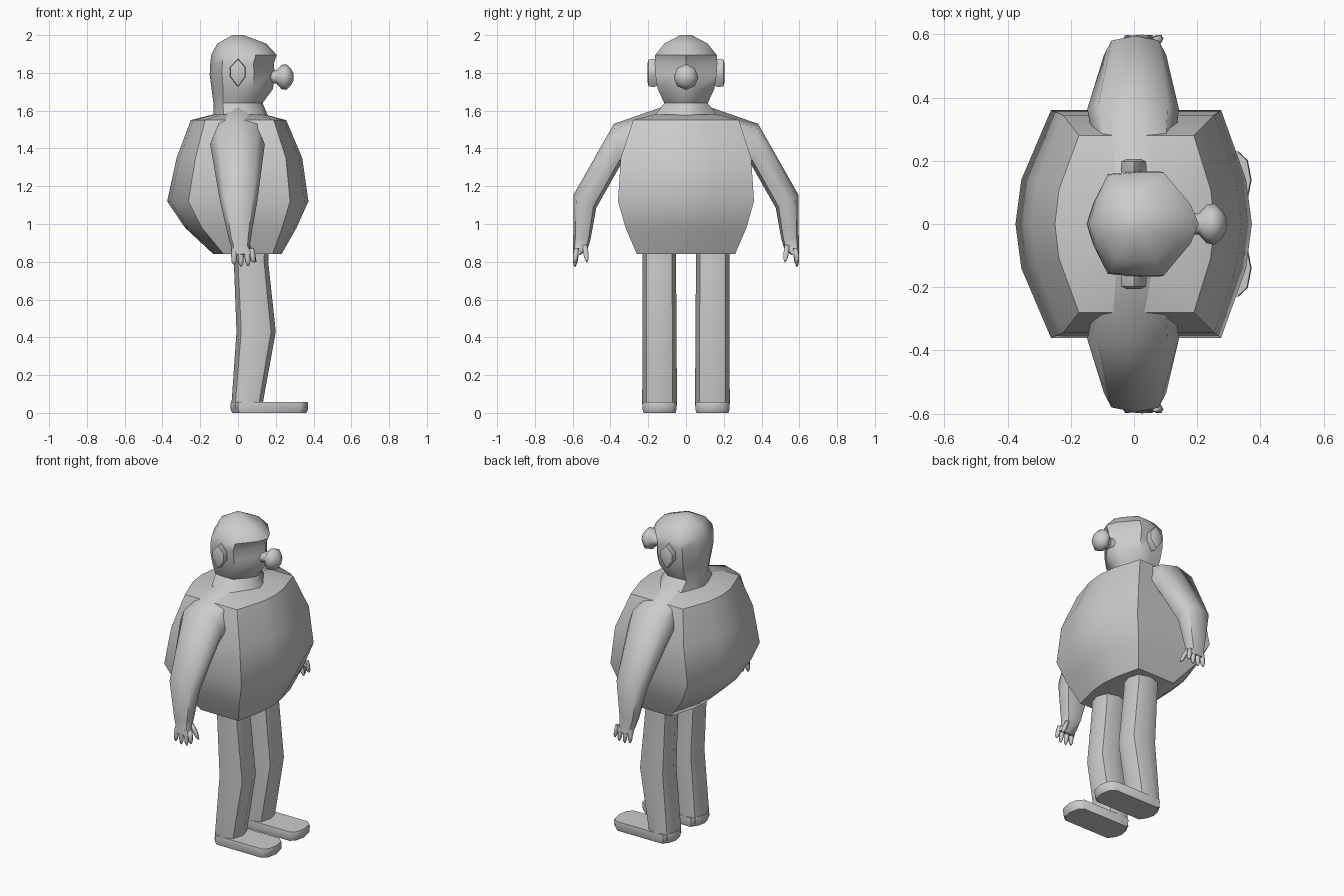
import bpy, bmesh, math
from mathutils import Vector

if "Cube" in bpy.data.objects:
    bpy.data.objects.remove(bpy.data.objects["Cube"])


def make(name, rings, smooth=50):
    """Skin closed rings of equal length into one capped mesh."""
    bm = bmesh.new()
    vs = [[bm.verts.new(p) for p in r] for r in rings]
    n = len(vs[0])
    for a, b in zip(vs, vs[1:]):
        for i in range(n):
            j = (i + 1) % n
            bm.faces.new((a[i], a[j], b[j], b[i]))
    bm.faces.new(vs[0][::-1])
    bm.faces.new(vs[-1])
    bmesh.ops.recalc_face_normals(bm, faces=bm.faces)
    me = bpy.data.meshes.new(name)
    bm.to_mesh(me)
    bm.free()
    ob = bpy.data.objects.new(name, me)
    bpy.context.collection.objects.link(ob)
    bpy.ops.object.select_all(action='DESELECT')
    ob.select_set(True)
    bpy.context.view_layer.objects.active = ob
    bpy.ops.object.shade_smooth_by_angle(angle=math.radians(smooth))
    return ob


def mirrored(half):
    """Complete a half outline (first and last points on y = 0)."""
    return half + [(x, -y) for x, y in half[-2:0:-1]]


def level(shape, x0, x1, hy, z):
    cx, hx = (x0 + x1) / 2, (x1 - x0) / 2
    return [(cx + u * hx, v * hy, z) for u, v in shape]


def limb_ring(x0, x1, pin, pout, n=8):
    """Rounded section spanning x0..x1 and two (y, z) points."""
    out = []
    for i in range(n):
        a = 2 * math.pi * i / n
        c, s = math.cos(a), math.sin(a)
        c, s = (math.copysign(abs(t) ** 0.8, t) if abs(t) > 1e-6 else 0 for t in (c, s))
        k = (s + 1) / 2
        out.append(((x0 + x1) / 2 + c * (x1 - x0) / 2,
                    pin[0] + (pout[0] - pin[0]) * k, pin[1] + (pout[1] - pin[1]) * k))
    return out


def both_sides(name, rings, smooth=50):
    for side, s in (("left", 1), ("right", -1)):
        make(f"{side}_{name}", [[(x, s * y, z) for x, y, z in r] for r in rings], smooth)


# Torso
body = mirrored([(1, 0), (.95, .39), (.74, 1), (0, 1.0), (-.7, 1), (-.95, .39), (-1, 0)])
make("torso", [level(body, *r) for r in (
    (-.13, .23, .26, .84), (-.28, .31, .32, .98), (-.375, .373, .36, 1.12),
    (-.325, .34, .345, 1.35), (-.25, .255, .28, 1.55), (-.13, .14, .17, 1.58))])

# Neck and head
skull = mirrored([(1, 0), (.85, .38), (.36, 1), (-.15, 1), (-.62, .95), (-.88, .4), (-1, 0)])
head = []
for x0, x1, hy, z, dent in (
        (-.13, .16, .17, 1.57, 0), (-.13, .13, .115, 1.64, 0), (-.14, .185, .15, 1.715, 0),
        (-.15, .195, .162, 1.79, .01), (-.147, .19, .166, 1.85, .025), (-.142, .205, .163, 1.895, 0),
        (-.11, .15, .115, 1.955, 0), (-.03, .03, .03, 2.0, 0)):
    r = level(skull, x0, x1, hy, z)
    for i in (1, len(r) - 1):
        r[i] = (r[i][0] - dent, r[i][1], r[i][2])
    head.append(r)
make("head", head)

# Nose: stem flaring into a ball
make("nose", [[(x, r * .96 * math.cos(math.pi * i / 4), 1.778 + r * math.sin(math.pi * i / 4))
               for i in range(8)] for x, r in (
    (.13, .06), (.185, .034), (.205, .035), (.23, .064), (.255, .068), (.28, .045), (.294, .018))], 80)

# Ears
ear = [(0, 1.875), (.04, 1.83), (.04, 1.78), (0, 1.725), (-.042, 1.78), (-.042, 1.83)]
both_sides("ear", [[(x * k, y, 1.8 + (z - 1.8) * k) for x, z in ear]
                   for y, k in ((.14, .85), (.172, 1), (.198, .95), (.205, .6))])

# Arms with palms
both_sides("arm", [limb_ring(*r) for r in (
    (-.11, .12, (.20, 1.25), (.11, 1.625)), (-.148, .142, (.345, 1.315), (.382, 1.53)),
    (-.095, .102, (.475, 1.085), (.595, 1.155)), (-.05, .068, (.505, .92), (.597, .93)),
    (-.035, .062, (.52, .87), (.598, .885)), (-.038, .09, (.56, .835), (.599, .84)))])

# Fingers and thumb
def digit(name, a, b, r):
    a, b = Vector(a), Vector(b)
    both_sides(name, [[a.lerp(b, t) + Vector((k * r * math.cos(math.pi * i / 3),
                       k * r * math.sin(math.pi * i / 3), 0)) for i in range(6)]
                      for t, k in ((0, .9), (.45, 1), (.8, .8), (1, .3))], 80)


for i, (x, z) in enumerate(((-.022, .785), (.016, .775), (.054, .778), (.083, .795))):
    digit(f"finger_{i + 1}", (x * .85, .58, .87), (x, .588, z), .016)
digit("thumb", (.05, .535, .89), (.092, .525, .80), .016)

# Legs
both_sides("leg", [limb_ring(x0, x1, (y0, z0), (y1, z0)) for x0, x1, y0, y1, z0 in (
    (-.025, .165, .055, .23, .92), (-.022, .16, .053, .23, .80), (-.008, .2, .05, .23, .43),
    (-.034, .132, .048, .232, .055), (-.038, .13, .05, .23, .02))])

# Feet
sole = mirrored([(.372, 0), (.36, .062), (.33, .09), (.0, .09), (-.03, .045), (-.04, 0)])
both_sides("foot", [[(.16 + (x - .16) * k, .14 + y * k, z) for x, y in sole]
                    for z, k in ((0.0, .95), (.015, .99), (.045, 1), (.058, .985))])
